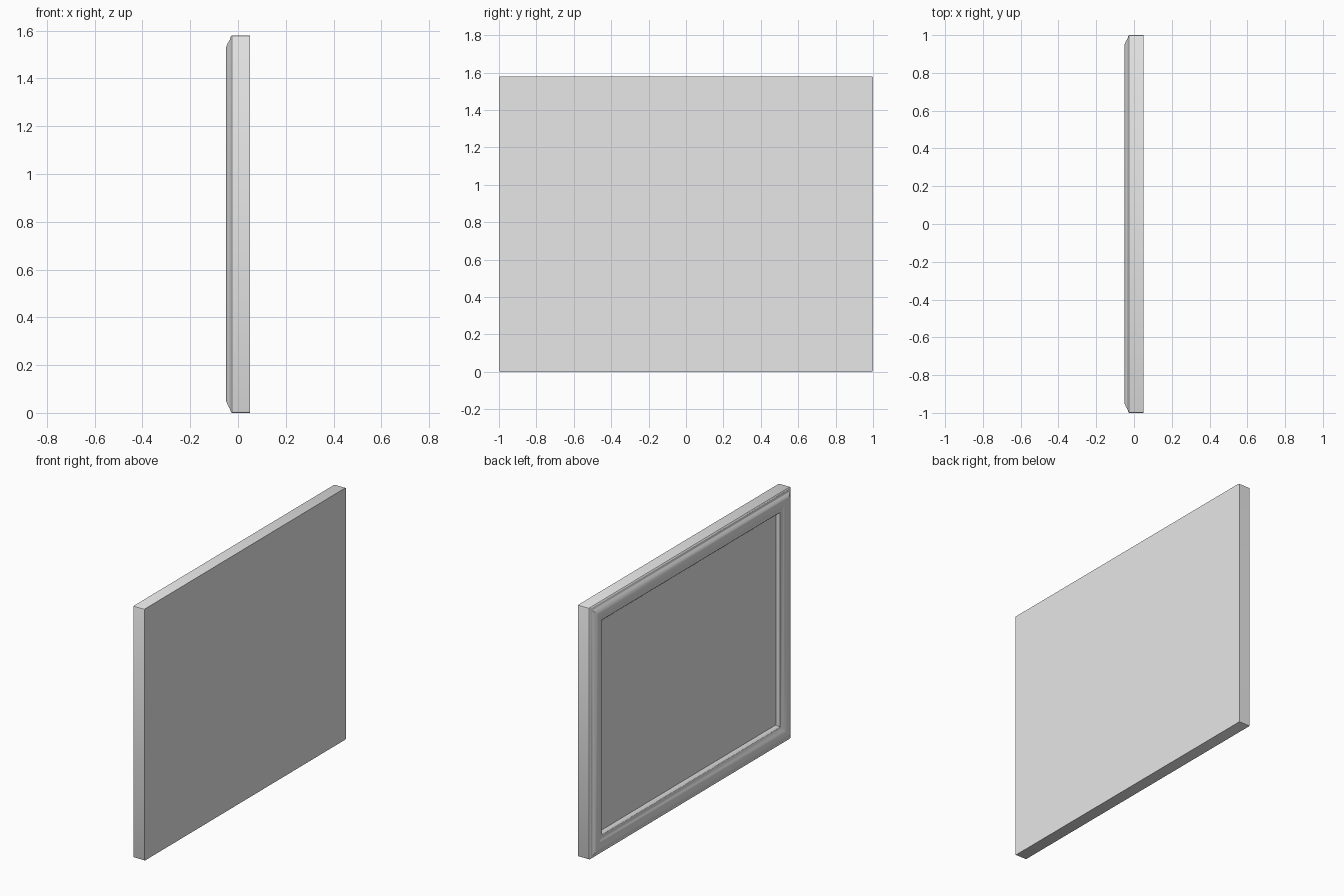
import bpy, bmesh, math

if "Cube" in bpy.data.objects:
    bpy.data.objects.remove(bpy.data.objects["Cube"])

WIDTH, HEIGHT = 2.0, 1.58

# One plain grey for the whole piece
grey = bpy.data.materials.new("plain_grey")
grey.use_nodes = True
colour = (0.8, 0.8, 0.8, 1)
grey.diffuse_color = colour
grey.node_tree.nodes["Principled BSDF"].inputs["Base Color"].default_value = colour

# Moulding section: (inset from the outer edge, x), from the back to the recessed panel
section = [(0, 0.05), (0, -0.026), (0.006, -0.031), (0.018, -0.034),
           (0.022, -0.037), (0.035, -0.044), (0.05, -0.05), (0.06, -0.05),
           (0.075, -0.047), (0.09, -0.041), (0.103, -0.036), (0.115, -0.034),
           (0.12, -0.03), (0.13, -0.015)]


def rectangle(bm, inset, x):
    y = WIDTH / 2 - inset
    return [bm.verts.new((x, sy * y, z))
            for sy, z in ((-1, inset), (1, inset), (1, HEIGHT - inset), (-1, HEIGHT - inset))]


# Sweep the section round the rectangle with mitred corners
bm = bmesh.new()
rings = [rectangle(bm, inset, x) for inset, x in section]
for a, b in zip(rings, rings[1:]):
    for i in range(4):
        j = (i + 1) % 4
        bm.faces.new((a[i], a[j], b[j], b[i]))

# Flat back and recessed panel
bm.faces.new(rings[0])
bm.faces.new(rings[-1])

# Ease the four outer corners
corners = [bm.edges.get((a, b)) for a, b in zip(rings[0], rings[1])]
bmesh.ops.bevel(bm, geom=corners, offset=0.008, segments=2, profile=0.5, affect='EDGES')
bmesh.ops.recalc_face_normals(bm, faces=bm.faces)

mesh = bpy.data.meshes.new("moulded_frame_panel")
bm.to_mesh(mesh)
bm.free()
mesh.materials.append(grey)
frame = bpy.data.objects.new("moulded_frame_panel", mesh)
bpy.context.collection.objects.link(frame)

# Smooth the moulding curve, keep the hard edges
bpy.ops.object.select_all(action='DESELECT')
frame.select_set(True)
bpy.context.view_layer.objects.active = frame
bpy.ops.object.shade_smooth_by_angle(angle=math.radians(25))
